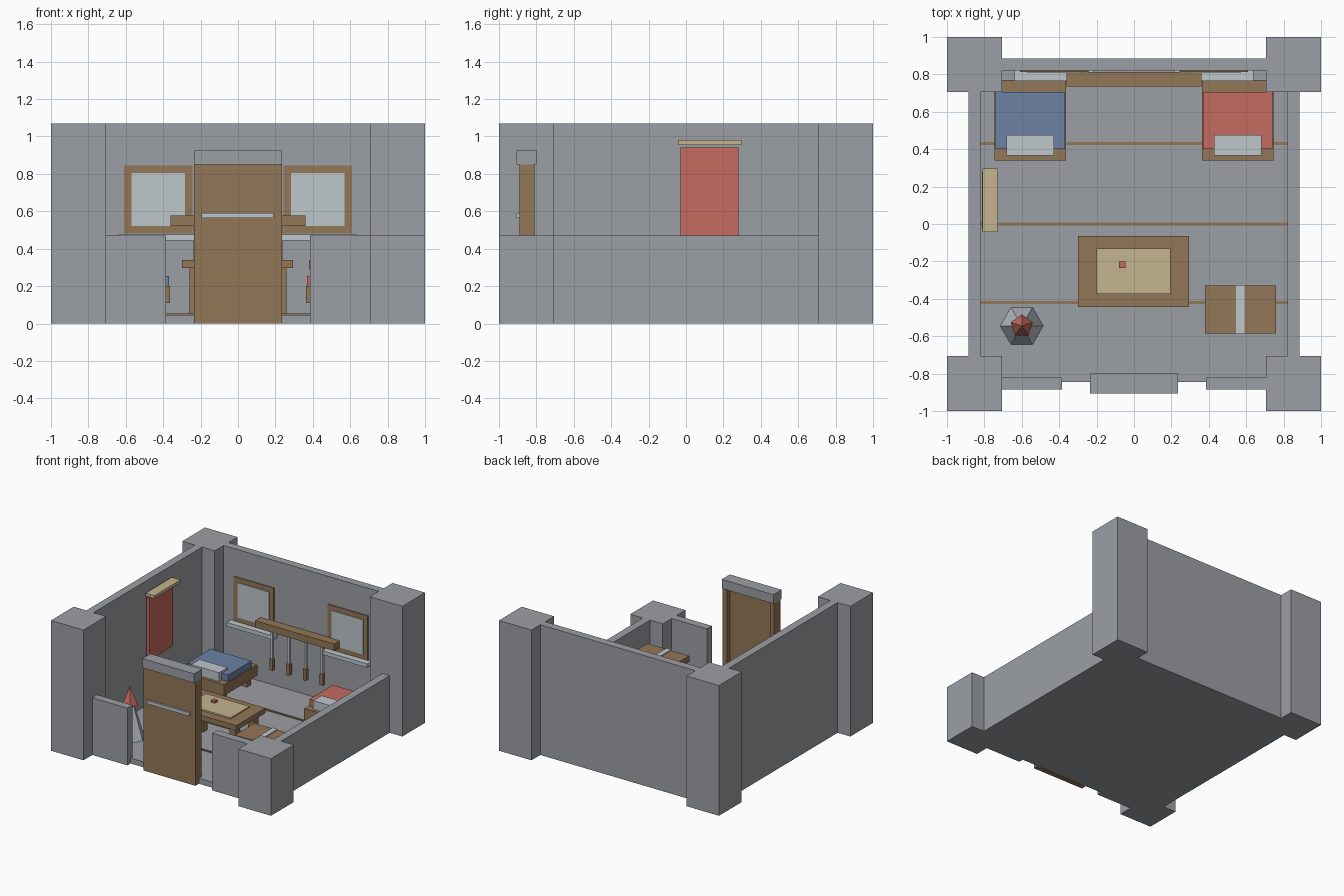
import bpy, bmesh, math

if "Cube" in bpy.data.objects:
    bpy.data.objects.remove(bpy.data.objects["Cube"])


def material(name, rgb):
    m = bpy.data.materials.new(name)
    m.use_nodes = True
    col = (*rgb, 1)
    m.diffuse_color = col
    bsdf = m.node_tree.nodes["Principled BSDF"]
    bsdf.inputs["Base Color"].default_value = col
    bsdf.inputs["Roughness"].default_value = 0.8
    return m


STONE = material("grey stone", (0.33, 0.345, 0.37))
WOOD = material("brown wood", (0.29, 0.185, 0.095))
PALE = material("pale silver", (0.52, 0.57, 0.6))
RED = material("soft red", (0.56, 0.145, 0.115))
BLUE = material("dusty blue", (0.15, 0.225, 0.37))
CREAM = material("cream cloth", (0.56, 0.46, 0.27))


def finish(name, bm, mat):
    mesh = bpy.data.meshes.new(name)
    bm.to_mesh(mesh)
    bm.free()
    mesh.materials.append(mat)
    ob = bpy.data.objects.new(name, mesh)
    bpy.context.collection.objects.link(ob)
    return ob


def box(name, mat, xs, ys, zs):
    """Box spanning the given ranges on each axis."""
    bm = bmesh.new()
    bmesh.ops.create_cube(bm, size=1)
    for v in bm.verts:
        for i, (a, b) in enumerate((xs, ys, zs)):
            v.co[i] = (a + b) / 2 + v.co[i] * abs(b - a)
    return finish(name, bm, mat)


def cone(name, mat, sides, radius, x, y, z0, z1, turn):
    bm = bmesh.new()
    bmesh.ops.create_cone(bm, cap_ends=True, segments=sides,
                          radius1=radius, radius2=0, depth=z1 - z0)
    ob = finish(name, bm, mat)
    ob.location = (x, y, (z0 + z1) / 2)
    ob.rotation_euler.z = turn
    return ob


HIGH, LOW, FLOOR = 1.07, 0.47, 0.045
IN, OUT, TOWER = 0.82, 0.885, 0.705

# Floor slab with wooden strips
box("floor", STONE, (-0.85, 0.85), (-0.845, 0.85), (0, FLOOR))
for y in (-0.42, 0, 0.43):
    box("floor_strip", WOOD, (-IN, IN), (y - 0.008, y + 0.008), (FLOOR - 0.01, FLOOR + 0.008))

# Corner towers: one is cut down to the low wall height
for sx in (-1, 1):
    for sy in (-1, 1):
        top = LOW if (sx, sy) == (1, -1) else HIGH
        box("corner_tower", STONE, sorted((sx * TOWER, sx)), sorted((sy * TOWER, sy)), (0, top))

# Walls
box("back_wall", STONE, (-TOWER, TOWER), (IN, OUT), (0, HIGH))
box("right_wall", STONE, (-OUT, -IN), (-TOWER, TOWER), (0, HIGH))
box("left_wall", STONE, (IN, OUT), (-TOWER, TOWER), (0, LOW))
for s in (-1, 1):
    box("front_wall", STONE, sorted((s * 0.385, s * TOWER)), (-OUT, -IN), (0, LOW))

# Door with posts, lintel and bar
box("door_panel", WOOD, (-0.2, 0.2), (-0.89, -0.85), (0, 0.85))
for s in (-1, 1):
    box("door_post", WOOD, sorted((s * 0.195, s * 0.235)), (-0.89, -0.81), (0, 0.85))
box("door_lintel", STONE, (-0.235, 0.235), (-0.905, -0.8), (0.85, 0.925))
box("door_bar", PALE, (-0.195, 0.19), (-0.905, -0.885), (0.565, 0.592))

# Windows and sills on the back wall, beds beneath them
for s, colour in ((-1, BLUE), (1, RED)):
    cx = s * 0.427
    box("window_frame", WOOD, (cx - 0.183, cx + 0.183), (0.812, IN), (0.48, 0.845))
    box("window_glass", PALE, (cx - 0.143, cx + 0.143), (0.806, 0.814), (0.52, 0.805))
    box("window_sill", PALE, (cx - 0.212, cx + 0.212), (0.765, IN), (0.445, 0.477))

    bx = s * 0.555
    box("bed_frame", WOOD, (bx - 0.191, bx + 0.191), (0.34, 0.77), (0.11, 0.2))
    box("bed_blanket", colour, (bx - 0.185, bx + 0.185), (0.4, 0.705), (0.2, 0.255))
    box("bed_pillow", PALE, (bx - 0.127, bx + 0.127), (0.365, 0.475), (0.2, 0.272))
    for dx in (-0.14, 0.14):
        for y in (0.39, 0.7):
            box("bed_leg", WOOD, (bx + dx - 0.025, bx + dx + 0.025),
                (y - 0.025, y + 0.025), (FLOOR, 0.11))

# Weapon rack with hanging blades
box("rack_beam", WOOD, (-0.36, 0.36), (0.735, 0.812), (0.52, 0.577))
for i in range(4):
    x = -0.228 + i * 0.152
    box("rack_blade", PALE, (x - 0.01, x + 0.01), (0.76, 0.78), (0.285, 0.53))
    box("rack_grip", WOOD, (x - 0.015, x + 0.015), (0.755, 0.785), (0.195, 0.287))

# Banner and its rod on the side wall
box("banner", RED, (-0.812, -0.785), (-0.03, 0.28), (0.43, 0.94))
box("banner_rod", CREAM, (-0.81, -0.73), (-0.043, 0.297), (0.955, 0.98))

# Table with a map and a marker
box("table_top", WOOD, (-0.3, 0.295), (-0.445, -0.065), (0.298, 0.34))
for x in (-0.232, 0.232):
    for y in (-0.375, -0.135):
        box("table_leg", WOOD, (x - 0.028, x + 0.028), (y - 0.028, y + 0.028), (FLOOR, 0.3))
box("table_map", CREAM, (-0.2, 0.195), (-0.375, -0.13), (0.34, 0.352))
box("map_marker", RED, (-0.08, -0.045), (-0.235, -0.2), (0.35, 0.37))

# Chest with lid and metal band
box("chest_body", WOOD, (0.395, 0.745), (-0.57, -0.345), (FLOOR, 0.29))
box("chest_lid", WOOD, (0.38, 0.76), (-0.585, -0.33), (0.29, 0.34))
box("chest_band", PALE, (0.545, 0.59), (-0.588, -0.327), (0.28, 0.346))

# Stand with a pointed red top
cone("stand_base", PALE, 6, 0.115, -0.6, -0.545, FLOOR, 0.42, math.pi / 6)
cone("stand_tip", RED, 5, 0.062, -0.6, -0.545, 0.315, 0.465, 0)
